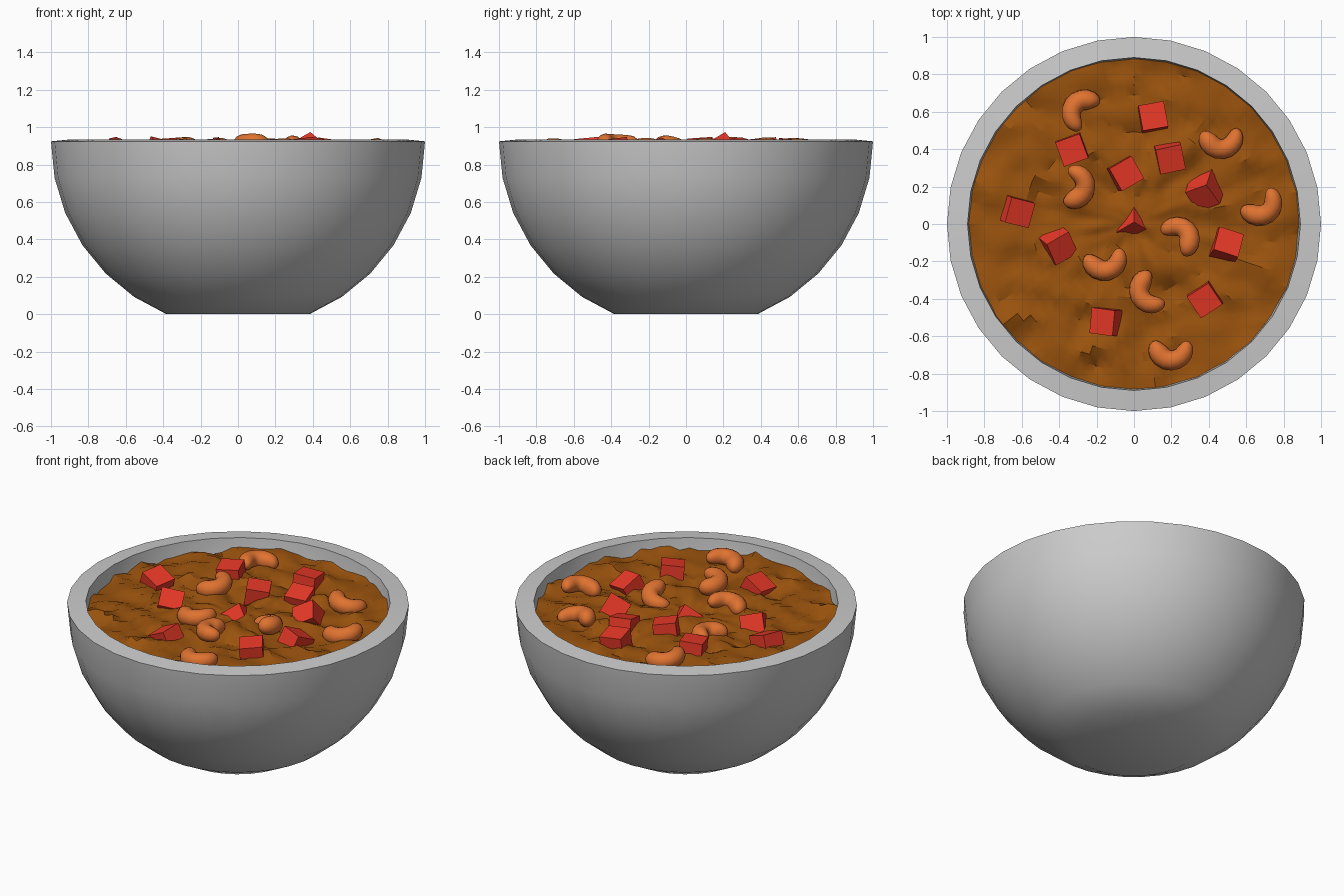
import bpy, bmesh, math
from math import sin, cos, pi, radians, sqrt
from mathutils import Vector, Matrix, Euler, noise

if "Cube" in bpy.data.objects:
    bpy.data.objects.remove(bpy.data.objects["Cube"])


def material(name, rgb):
    m = bpy.data.materials.new(name)
    m.diffuse_color = (*rgb, 1)
    m.use_nodes = True
    m.node_tree.nodes["Principled BSDF"].inputs["Base Color"].default_value = m.diffuse_color
    return m


GREY = material("bowl grey", (0.60, 0.60, 0.60))
BROWN = material("curry brown", (0.32, 0.085, 0.004))
RED = material("pepper red", (0.80, 0.04, 0.02))
ORANGE = material("cashew orange", (0.74, 0.17, 0.03))


def finish(bm, name, mat, smooth=None):
    bmesh.ops.recalc_face_normals(bm, faces=bm.faces)
    me = bpy.data.meshes.new(name)
    bm.to_mesh(me)
    bm.free()
    me.materials.append(mat)
    ob = bpy.data.objects.new(name, me)
    bpy.context.collection.objects.link(ob)
    if smooth:
        bpy.ops.object.select_all(action='DESELECT')
        ob.select_set(True)
        bpy.context.view_layer.objects.active = ob
        bpy.ops.object.shade_smooth_by_angle(angle=radians(smooth))
    return ob


def skin(bm, rings, closed_ends=True):
    """Bridge rings of points; cap both ends."""
    vs = [[bm.verts.new(p) for p in r] for r in rings]
    n = len(vs[0])
    for a, b in zip(vs, vs[1:]):
        for i in range(n):
            bm.faces.new((a[i], a[(i + 1) % n], b[(i + 1) % n], b[i]))
    if closed_ends:
        bm.faces.new(vs[0][::-1])
        bm.faces.new(vs[-1])
    return vs


# Bowl: thick cut sphere, 32 sides, flat base and rim
CZ, RIM, SEG = 0.924, 0.935, 32
steps = [radians(11.25 * k) for k in range(7)]
outer = [(cos(a), CZ - CZ / sin(steps[6]) * sin(a)) for a in reversed(steps)]
inner = [(0.89 * cos(a), CZ - 0.89 * sin(a)) for a in steps]
profile = outer + [(0.89, RIM)] + inner[1:]
bm = bmesh.new()
skin(bm, [[(r * cos(2 * pi * i / SEG), r * sin(2 * pi * i / SEG), z)
           for i in range(SEG)] for r, z in profile])
finish(bm, "bowl", GREY, 35)


# Curry: rough surface of concentric rings
def curry_z(x, y):
    n = noise.noise(Vector((x * 5, y * 7, 3.1)))
    n += 0.6 * noise.noise(Vector((x * 13, y * 15, 7.7)))
    return 0.862 + 0.045 * max(-1, min(1, n))


bm = bmesh.new()
RINGS, SIDES = 18, 96
rings = []
for k in range(1, RINGS + 1):
    r = 0.887 * k / RINGS
    ring = []
    for i in range(SIDES):
        a = 2 * pi * i / SIDES
        # follow the straight sides of the bowl wall at the edge
        half = pi / SEG
        flat = cos(half) / cos((a % (2 * half)) - half)
        x, y = r * flat * cos(a), r * flat * sin(a)
        ring.append((x, y, curry_z(x, y)))
    rings.append(ring)
vs = skin(bm, rings, False)
c = bm.verts.new((0, 0, curry_z(0, 0)))
for i in range(SIDES):
    bm.faces.new((c, vs[0][i], vs[0][(i + 1) % SIDES]))
finish(bm, "curry", BROWN, 30)

# Pepper cubes: x, y, z, tilt x, tilt y, turn (degrees)
peppers = [
    (-0.33, 0.40, 0.868, 4, -4, 20), (0.10, 0.57, 0.862, -6, 4, 10),
    (0.19, 0.36, 0.855, 14, 3, 12), (-0.05, 0.27, 0.862, 5, 8, 30),
    (0.38, 0.18, 0.858, 30, -28, 20), (-0.63, 0.07, 0.855, 4, 20, -14),
    (-0.41, -0.11, 0.845, 28, 12, 30), (0.00, 0.01, 0.805, 45, 35.3, 90),
    (0.49, -0.12, 0.845, -25, 8, -18), (0.38, -0.40, 0.865, 6, -6, 33),
    (-0.14, -0.52, 0.850, 6, -26, -8)]
for k, (x, y, z, rx, ry, rz) in enumerate(peppers):
    bm = bmesh.new()
    rot = Euler([radians(v) for v in (rx, ry, rz)]).to_matrix().to_4x4()
    bmesh.ops.create_cube(bm, size=0.138, matrix=Matrix.Translation((x, y, z)) @ rot)
    finish(bm, f"pepper_cube_{k + 1}", RED)

# Cashews: x, y, z, direction of the outer bulge, tilt (degrees)
cashews = [
    (-0.29, 0.61, 0.885, 145, 8), (0.47, 0.44, 0.882, 275, -8),
    (-0.30, 0.20, 0.890, -8, 8), (0.69, 0.09, 0.882, -55, 10),
    (0.25, -0.06, 0.880, 45, -18), (-0.15, -0.21, 0.885, -78, 8),
    (0.07, -0.37, 0.910, 205, 6), (0.20, -0.69, 0.885, -90, 6)]
ARC, N = 0.075, 16
for k, (x, y, z, turn, tilt) in enumerate(cashews):
    m = (Matrix.Translation((x, y, z)) @ Matrix.Rotation(radians(turn), 4, 'Z')
         @ Matrix.Rotation(radians(tilt), 4, 'X'))
    rings = []
    for j in range(N + 1):
        t = -cos(pi * j / N) * 0.995
        a = radians(112) * t
        r = (0.053 - 0.006 * t) * sqrt(1 - abs(t) ** 5)
        ring = []
        for i in range(14):
            b = 2 * pi * i / 14
            d = ARC + r * cos(b)
            ring.append(m @ Vector((d * cos(a) - 0.035, d * sin(a), r * sin(b))))
        rings.append(ring)
    bm = bmesh.new()
    skin(bm, rings)
    finish(bm, f"cashew_{k + 1}", ORANGE, 60)
